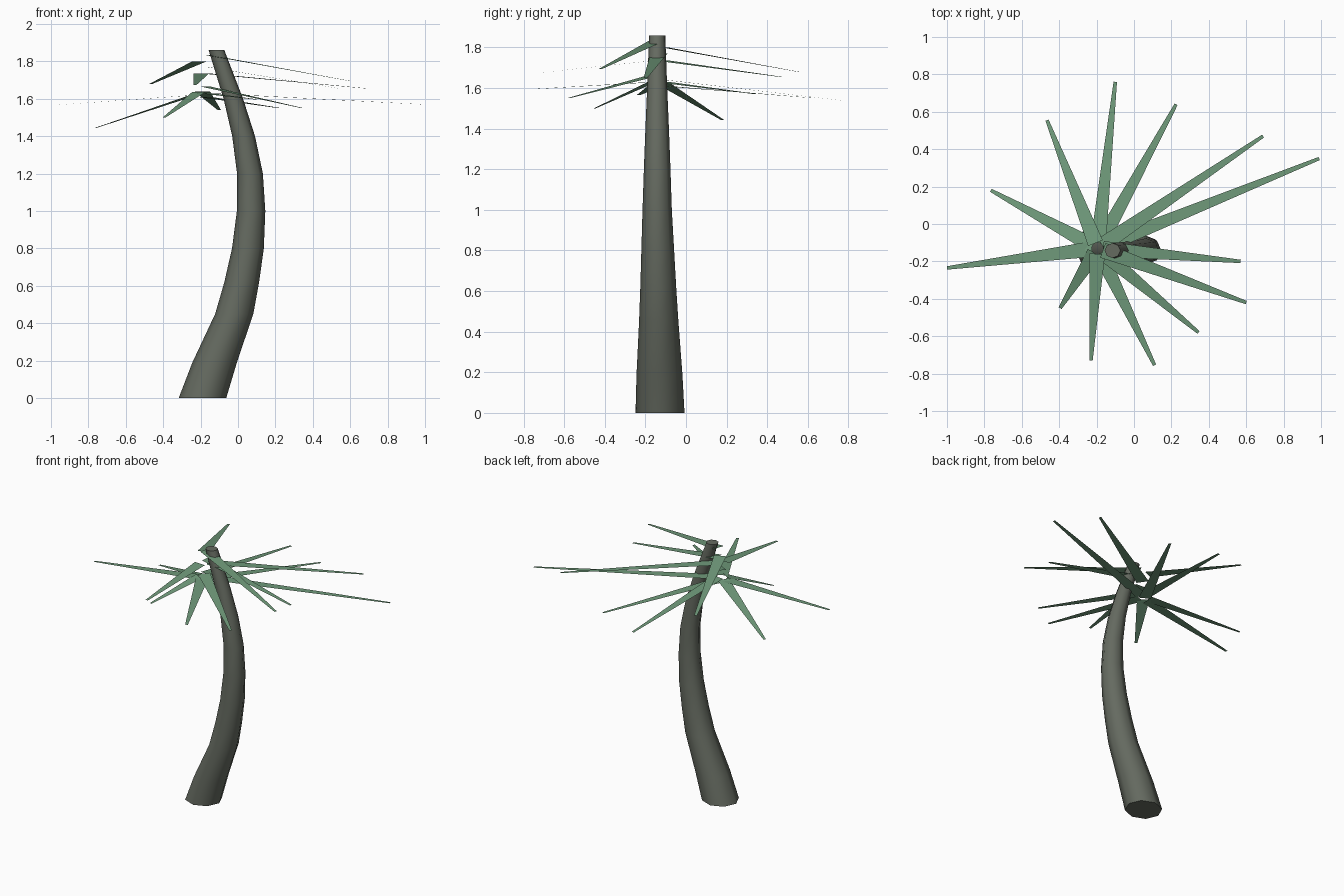
import bpy, bmesh, math
from mathutils import Vector

cube = bpy.data.objects.get("Cube")
if cube:
    bpy.data.objects.remove(cube)


def material(name, rgb):
    mat = bpy.data.materials.new(name)
    mat.use_nodes = True
    mat.diffuse_color = (*rgb, 1)
    mat.node_tree.nodes["Principled BSDF"].inputs["Base Color"].default_value = (*rgb, 1)
    return mat


def add_object(name, bm, mat):
    mesh = bpy.data.meshes.new(name)
    bm.to_mesh(mesh)
    bm.free()
    mesh.materials.append(mat)
    obj = bpy.data.objects.new(name, mesh)
    bpy.context.collection.objects.link(obj)
    return obj


bark = material("grey bark", (0.13, 0.145, 0.118))
green = material("leaf green", (0.16, 0.32, 0.195))

# Trunk: level octagonal rings along a bowed centre line (height, x, radius)
SIDES = 8
rings = [(0, -0.19, 0.127), (0.19, -0.125, 0.119), (0.45, -0.02, 0.102),
         (0.62, 0.02, 0.093), (0.8, 0.053, 0.085), (1.0, 0.07, 0.076),
         (1.2, 0.064, 0.069), (1.4, 0.03, 0.061), (1.6, -0.025, 0.052),
         (1.86, -0.115, 0.042)]
bm = bmesh.new()
loops = []
for z, x, r in rings:
    y = -0.128 - 0.014 * min(z, 1)
    loops.append([bm.verts.new((x + r * math.cos(math.tau * i / SIDES),
                                y + 0.95 * r * math.sin(math.tau * i / SIDES), z))
                  for i in range(SIDES)])
for low, high in zip(loops, loops[1:]):
    for i in range(SIDES):
        j = (i + 1) % SIDES
        bm.faces.new((low[i], low[j], high[j], high[i]))
bm.faces.new(loops[0][::-1])
bm.faces.new(loops[-1])
trunk = add_object("trunk", bm, bark)
bpy.context.view_layer.objects.active = trunk
trunk.select_set(True)
bpy.ops.object.shade_smooth_by_angle(angle=math.radians(50))

# Fronds: flat tapering blades around a hub (tip x, tip y, tip z, base z)
HUB = Vector((-0.195, -0.13, 0))
fronds = [(-0.10, 0.76, 1.54, 1.64), (0.225, 0.64, 1.55, 1.61),
          (0.69, 0.47, 1.655, 1.735), (0.99, 0.35, 1.57, 1.63),
          (0.57, -0.20, 1.65, 1.77), (0.60, -0.42, 1.695, 1.835),
          (0.345, -0.58, 1.55, 1.665), (0.11, -0.755, 1.595, 1.63),
          (-0.23, -0.73, 1.675, 1.735), (-0.395, -0.45, 1.5, 1.635),
          (-1.0, -0.235, 1.565, 1.62), (-0.765, 0.18, 1.443, 1.625),
          (-0.465, 0.555, 1.68, 1.80)]
for n, (x, y, tip_z, base_z) in enumerate(fronds, 1):
    out = Vector((x, y, 0)) - HUB
    out.normalize()
    side = Vector((-out.y, out.x, 0))
    base = HUB + out * 0.03 + Vector((0, 0, base_z))
    tip = Vector((x, y, tip_z))
    bm = bmesh.new()
    corners = (base - side * 0.042, tip - side * 0.009,
               tip + side * 0.009, base + side * 0.042)
    bm.faces.new([bm.verts.new(c) for c in corners])
    add_object(f"frond_{n}", bm, green)
